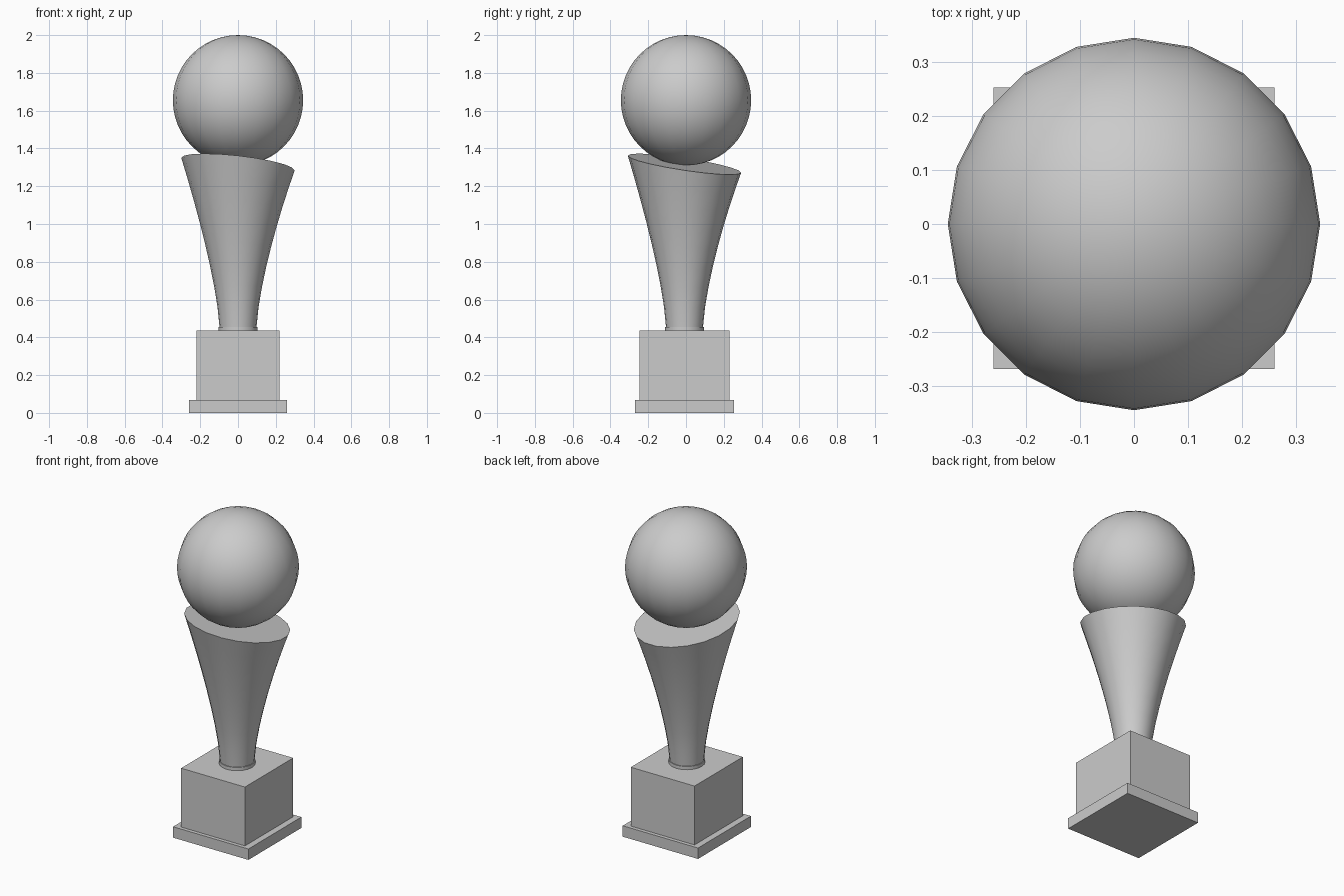
import bpy, bmesh, math

SIDES = 20
AXIS_Y = -0.008           # the pedestal and stem sit slightly forward
TILT = (-0.11, -0.15)     # slope of the stem's top surface

if "Cube" in bpy.data.objects:
    bpy.data.objects.remove(bpy.data.objects["Cube"], do_unlink=True)

grey = bpy.data.materials.new("plain_grey")
grey.use_nodes = True
colour = (0.6, 0.6, 0.6, 1)
grey.diffuse_color = colour
grey.node_tree.nodes["Principled BSDF"].inputs["Base Color"].default_value = colour


def finish(name, bm, smooth=False):
    bmesh.ops.recalc_face_normals(bm, faces=bm.faces)
    mesh = bpy.data.meshes.new(name)
    bm.to_mesh(mesh)
    bm.free()
    mesh.materials.append(grey)
    obj = bpy.data.objects.new(name, mesh)
    bpy.context.collection.objects.link(obj)
    if smooth:
        bpy.ops.object.select_all(action="DESELECT")
        obj.select_set(True)
        bpy.context.view_layer.objects.active = obj
        bpy.ops.object.shade_smooth_by_angle(angle=math.radians(40))
    return obj


def block(name, width, depth, bottom, top):
    bm = bmesh.new()
    bmesh.ops.create_cube(bm, size=1)
    for v in bm.verts:
        v.co.x *= width
        v.co.y = v.co.y * depth + AXIS_Y
        v.co.z = bottom + (v.co.z + 0.5) * (top - bottom)
    return finish(name, bm)


def turned(name, profile, tilt=(0, 0)):
    """Capped rings from (radius, height) pairs, leaning more towards the top."""
    bm = bmesh.new()
    low, high = profile[0][1], profile[-1][1]
    rings = []
    for r, z in profile:
        t = (z - low) / (high - low)
        ring = []
        for i in range(SIDES):
            a = math.tau * i / SIDES
            x, y = r * math.cos(a), r * math.sin(a)
            ring.append(bm.verts.new((x, y + AXIS_Y, z + t * (tilt[0] * x + tilt[1] * y))))
        rings.append(ring)
    for a, b in zip(rings, rings[1:]):
        for i in range(SIDES):
            j = (i + 1) % SIDES
            bm.faces.new((a[i], a[j], b[j], b[i]))
    bm.faces.new(rings[0][::-1])
    bm.faces.new(rings[-1])
    return finish(name, bm, True)


# Square pedestal
block("plinth", 0.52, 0.522, 0, 0.068)
block("pedestal", 0.44, 0.476, 0.068, 0.435)

# Flared stem with a slanted flat top, on a thin collar
turned("collar", [(0.103, 0.43), (0.103, 0.455)])
flare = [(0.098 + 0.202 * (k / 8) ** 1.4, 0.455 + 0.862 * k / 8) for k in range(9)]
turned("flared_stem", flare, TILT)

# Ball resting on the stem
bm = bmesh.new()
bmesh.ops.create_uvsphere(bm, u_segments=SIDES, v_segments=24, radius=0.345)
for v in bm.verts:
    v.co.z += 1.655
finish("ball", bm, True)
